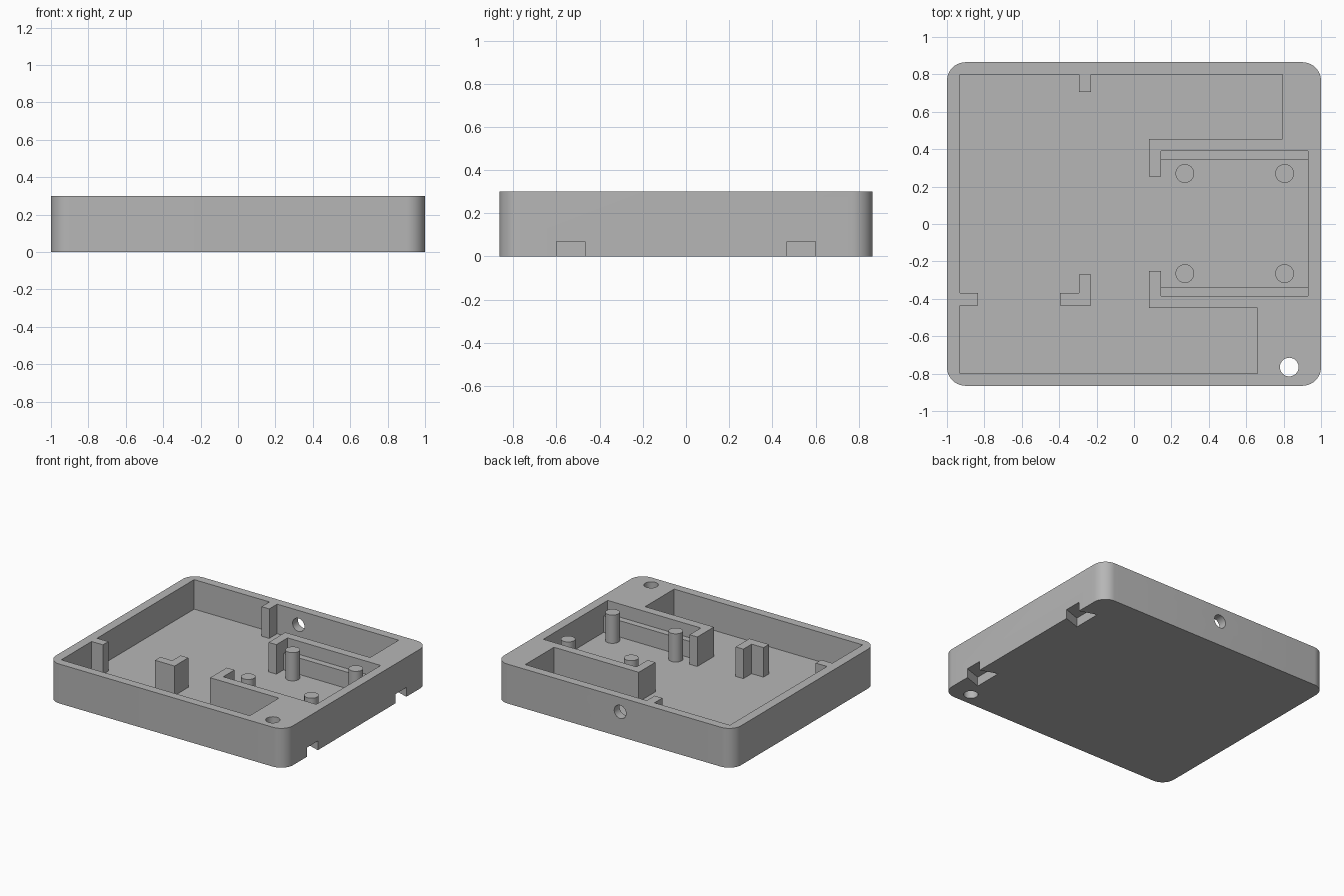
import bpy, bmesh, math

if "Cube" in bpy.data.objects:
    bpy.data.objects.remove(bpy.data.objects["Cube"], do_unlink=True)

grey = bpy.data.materials.new("plain_grey")
grey.use_nodes = True
grey.diffuse_color = (0.47, 0.47, 0.47, 1)
grey.node_tree.nodes["Principled BSDF"].inputs["Base Color"].default_value = (0.47, 0.47, 0.47, 1)

TOP = 0.30
FLOOR = 0.075


def prism(name, outline, z0, z1):
    """Extrude a flat outline upwards."""
    bm = bmesh.new()
    face = bm.faces.new([bm.verts.new((x, y, z0)) for x, y in outline])
    up = bmesh.ops.extrude_face_region(bm, geom=[face])
    verts = [v for v in up["geom"] if isinstance(v, bmesh.types.BMVert)]
    bmesh.ops.translate(bm, verts=verts, vec=(0, 0, z1 - z0))
    bmesh.ops.recalc_face_normals(bm, faces=bm.faces)
    mesh = bpy.data.meshes.new(name)
    bm.to_mesh(mesh)
    bm.free()
    ob = bpy.data.objects.new(name, mesh)
    mesh.materials.append(grey)
    bpy.context.collection.objects.link(ob)
    return ob


def arc(cx, cy, r, start, end, n):
    steps = [math.radians(start + (end - start) * i / n) for i in range(n + 1)]
    return [(cx + r * math.cos(a), cy + r * math.sin(a)) for a in steps]


def circle(cx, cy, r):
    return arc(cx, cy, r, 0, 360, 32)[:-1]


def box(x0, x1, y0, y1):
    return [(x0, y0), (x1, y0), (x1, y1), (x0, y1)]


def activate(ob):
    bpy.ops.object.select_all(action="DESELECT")
    ob.select_set(True)
    bpy.context.view_layer.objects.active = ob


def cut(target, cutter):
    cutter.hide_render = True
    mod = target.modifiers.new("cut", "BOOLEAN")
    mod.operation = "DIFFERENCE"
    mod.solver = "EXACT"
    mod.object = cutter
    activate(target)
    bpy.ops.object.modifier_apply(modifier=mod.name)
    bpy.data.objects.remove(cutter, do_unlink=True)


# Tray body with rounded corners
R, HX, HY = 0.1, 1.0, 0.865
outline = []
for sx, sy, start in ((1, 1, 0), (-1, 1, 90), (-1, -1, 180), (1, -1, 270)):
    outline += arc(sx * (HX - R), sy * (HY - R), R, start, start + 90, 10)
body = prism("tray_body", outline, 0, TOP)

# Cavity, with the wall stubs and inner partitions left standing
cavity = [(-0.93, 0.80), (-0.295, 0.80), (-0.295, 0.705), (-0.23, 0.705), (-0.23, 0.80),
          (0.795, 0.80), (0.795, 0.455), (0.08, 0.455), (0.08, 0.255), (0.145, 0.255),
          (0.145, 0.39), (0.93, 0.39), (0.93, -0.385), (0.145, -0.385), (0.145, -0.25),
          (0.08, -0.25), (0.08, -0.45), (0.66, -0.45), (0.66, -0.80), (-0.93, -0.80),
          (-0.93, -0.435), (-0.835, -0.435), (-0.835, -0.37), (-0.93, -0.37)]
cut(body, prism("cavity_cutter", cavity, FLOOR, TOP + 0.1))

# Corner hole through the full height
cut(body, prism("corner_hole_cutter", circle(0.83, -0.765, 0.05), -0.1, TOP + 0.1))

# Round hole through the back wall
hole = prism("back_hole_cutter", circle(0, 0, 0.05), -0.06, 0.06)
hole.rotation_euler.x = math.pi / 2
hole.location = (-0.05, 0.835, 0.19)
bpy.context.view_layer.update()
cut(body, hole)

# Dovetail notches under the side edge
for y in (-0.533, 0.533):
    notch = [(1.0, y - 0.066), (1.05, y - 0.066), (1.05, y + 0.066), (1.0, y + 0.066),
             (0.87, y + 0.11), (0.87, y - 0.11)]
    cut(body, prism("notch_cutter", notch, -0.1, 0.07))

# Free-standing angled post
angle_post = [(-0.395, -0.435), (-0.23, -0.435), (-0.23, -0.27),
              (-0.295, -0.27), (-0.295, -0.37), (-0.395, -0.37)]
parts = [body, prism("angle_post", angle_post, FLOOR - 0.01, TOP)]

# Ledges and round pillars of the side bay
for side, y0, y1 in (("back", 0.342, 0.40), ("front", -0.395, -0.337)):
    parts.append(prism(side + "_ledge", box(0.14, 0.94, y0, y1), FLOOR - 0.01, 0.2))
    for end, x in (("inner", 0.272), ("outer", 0.805)):
        y = 0.27 if side == "back" else -0.265
        parts.append(prism(f"{side}_{end}_pillar", circle(x, y, 0.05), FLOOR - 0.01, 0.29))

for ob in parts:
    activate(ob)
    bpy.ops.object.shade_smooth_by_angle(angle=math.radians(30))
